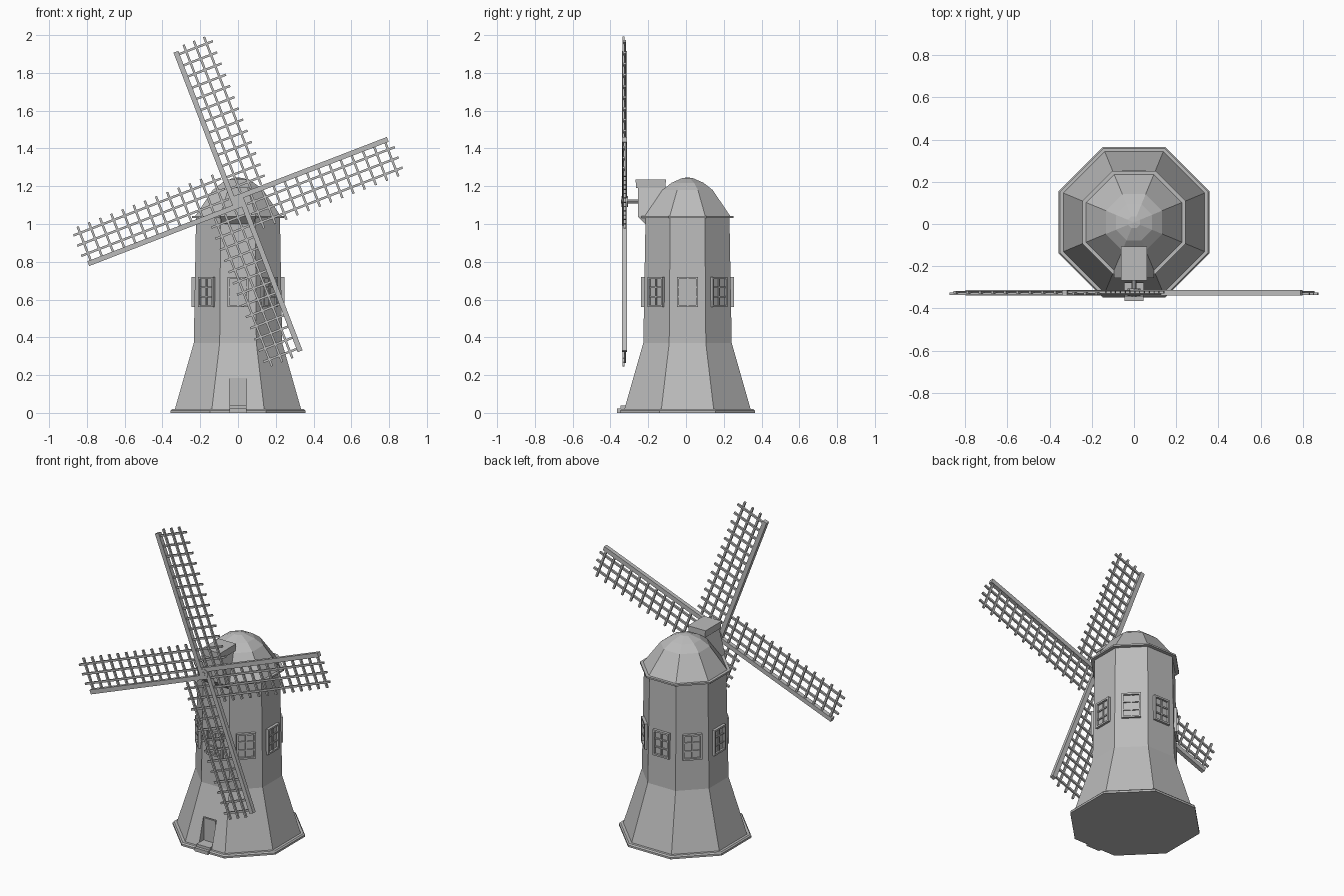
import bpy, bmesh, math
from mathutils import Matrix, Vector

if "Cube" in bpy.data.objects:
    bpy.data.objects.remove(bpy.data.objects["Cube"], do_unlink=True)

CY = 0.008           # tower axis
HUB = Vector((0, -0.325, 1.119))

grey = bpy.data.materials.new("plain_grey")
grey.use_nodes = True
grey.diffuse_color = (0.5, 0.5, 0.5, 1)
grey.node_tree.nodes["Principled BSDF"].inputs["Base Color"].default_value = (0.5, 0.5, 0.5, 1)


def finish(name, bm, matrix=None):
    bmesh.ops.recalc_face_normals(bm, faces=bm.faces)
    mesh = bpy.data.meshes.new(name)
    bm.to_mesh(mesh)
    bm.free()
    mesh.materials.append(grey)
    obj = bpy.data.objects.new(name, mesh)
    bpy.context.collection.objects.link(obj)
    if matrix:
        obj.matrix_world = matrix
    return obj


def add_box(bm, x, y, z):
    """Box from (low, high) pairs on each axis."""
    size = Matrix.Diagonal((x[1] - x[0], y[1] - y[0], z[1] - z[0], 1))
    mid = Vector((sum(x) / 2, sum(y) / 2, sum(z) / 2))
    bmesh.ops.create_cube(bm, size=1, matrix=Matrix.Translation(mid) @ size)


def box(name, x, y, z):
    bm = bmesh.new()
    add_box(bm, x, y, z)
    return finish(name, bm)


def loft(name, rings):
    """Join matching closed rings of points and cap both ends."""
    bm = bmesh.new()
    loops = [[bm.verts.new(p) for p in ring] for ring in rings]
    n = len(loops[0])
    for a, b in zip(loops, loops[1:]):
        for i in range(n):
            j = (i + 1) % n
            bm.faces.new((a[i], a[j], b[j], b[i]))
    bm.faces.new(loops[0])
    bm.faces.new(loops[-1])
    return finish(name, bm)


def octagon(apothem, z):
    r = apothem / math.cos(math.pi / 8)
    angles = [math.pi / 8 + k * math.pi / 4 for k in range(8)]
    return [(r * math.cos(a), CY + r * math.sin(a), z) for a in angles]


def octagon_loft(name, profile):
    return loft(name, [octagon(a, z) for a, z in profile])


# Tower with its plinth, eave and faceted cap
octagon_loft("plinth", [(0.357, 0), (0.357, 0.012), (0.35, 0.02)])
tower = octagon_loft("tower", [(0.337, 0.01), (0.234, 0.37), (0.222, 1.04)])
octagon_loft("eave", [(0.244, 1.032), (0.244, 1.042)])
octagon_loft("cap", [(0.228, 1.04), (0.133, 1.18), (0.085, 1.218), (0.028, 1.243), (0.005, 1.246)])

# Door niche cut into the sloping wall, with door and steps
cutter = box("door_cutter", (-0.045, 0.045), (-0.5, -0.272), (0.02, 0.185))
cutter.hide_render = True
cutter.hide_viewport = True
cutter.display_type = 'WIRE'
niche = tower.modifiers.new("niche", 'BOOLEAN')
niche.operation = 'DIFFERENCE'
niche.solver = 'EXACT'
niche.object = cutter
box("door", (-0.038, 0.038), (-0.278, -0.268), (0.02, 0.178))
box("lower_step", (-0.046, 0.046), (-0.365, -0.3), (0, 0.022))
box("upper_step", (-0.046, 0.046), (-0.346, -0.27), (0, 0.038))


# Dormer that carries the sail shaft
def slab(half, back, front, z):
    return [(-half, front, z), (half, front, z), (half, back, z), (-half, back, z)]


loft("dormer", [slab(0.08, -0.15, -0.2, 0.985), slab(0.095, -0.15, -0.255, 1.04),
                slab(0.052, -0.1, -0.255, 1.19)])
box("dormer_roof", (-0.058, 0.058), (-0.265, -0.108), (1.19, 1.223))
box("dormer_roof_board", (-0.062, 0.062), (-0.267, -0.106), (1.22, 1.235))


# One paned window on each wall face
def window(index):
    bm = bmesh.new()
    w, h, d, t = 0.056, 0.08, 0.016, 0.011
    for s in (-1, 1):
        add_box(bm, sorted((s * w, s * (w - t))), (-d, 0.012), (-h, h))
        add_box(bm, (-w, w), (-d, 0.012), sorted((s * h, s * (h - t))))
        add_box(bm, (-w, w), (-0.01, 0.008), (s * 0.026 - 0.004, s * 0.026 + 0.004))
    add_box(bm, (-0.004, 0.004), (-0.01, 0.008), (-h, h))
    add_box(bm, (-w, w), (-0.003, 0.008), (-h, h))
    place = (Matrix.Translation((0, CY, 0.64)) @ Matrix.Rotation(index * math.pi / 4, 4, 'Z')
             @ Matrix.Translation((0, -0.229, 0)))
    finish("window_%d" % index, bm, place)


for k in range(8):
    window(k)


# Sails: a spar along one edge with an open lattice beside it
def sail(index):
    bm = bmesh.new()
    add_box(bm, (-0.02, 0.858), (-0.013, 0.013), (0.008, 0.035))
    for offset in (0.03, 0.088, 0.146):
        add_box(bm, (0.04, 0.878), (-0.012, 0), (-offset - 0.006, -offset + 0.006))
    for i in range(13):
        at = 0.078 + i * 0.0635
        add_box(bm, (at - 0.006, at + 0.006), (-0.005, 0.007), (-0.182, 0.02))
    turn = math.radians(111.1 + 90 * index)
    finish("sail_%d" % index, bm, Matrix.Translation(HUB) @ Matrix.Rotation(-turn, 4, 'Y'))


for k in range(4):
    sail(k)


# Shaft and hub
def rod(name, radius, y0, y1):
    bm = bmesh.new()
    bmesh.ops.create_cone(bm, cap_ends=True, segments=8, radius1=radius, radius2=radius, depth=y1 - y0)
    place = Matrix.Translation((0, (y0 + y1) / 2, HUB.z)) @ Matrix.Rotation(math.pi / 2, 4, 'X')
    finish(name, bm, place)


rod("shaft", 0.011, -0.345, -0.24)
rod("hub", 0.03, -0.342, -0.306)
